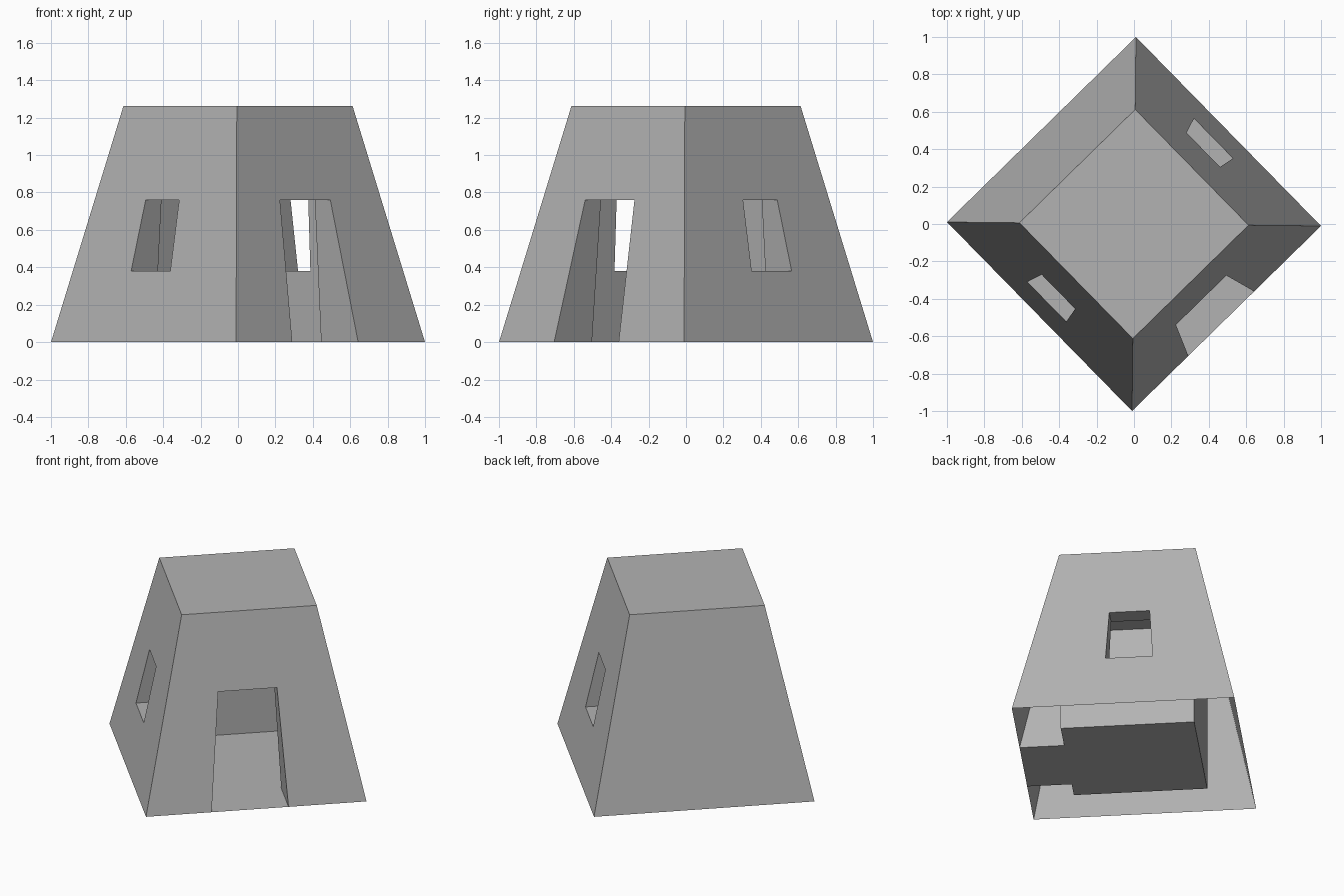
import bpy, bmesh
from math import radians
from mathutils import Matrix

if "Cube" in bpy.data.objects:
    bpy.data.objects.remove(bpy.data.objects["Cube"], do_unlink=True)

BASE, TOP, HEIGHT = 0.707, 0.433, 1.263   # half widths and height of the tower
ROOM, CEILING = 0.424, 1.19               # half width and height of the room
SILL, LINTEL = 0.38, 0.76
BELOW = -0.1                              # cutters reach under the ground
turn = Matrix.Rotation(radians(44.4), 4, 'Z')

stone = bpy.data.materials.new("grey_stone")
stone.use_nodes = True
grey = (0.45, 0.45, 0.45, 1)
stone.diffuse_color = grey
stone.node_tree.nodes["Principled BSDF"].inputs["Base Color"].default_value = grey


def finish(name, bm):
    """Turn the bmesh into a flat shaded object set corner to the front."""
    bmesh.ops.recalc_face_normals(bm, faces=bm.faces)
    bm.transform(turn)
    mesh = bpy.data.meshes.new(name)
    bm.to_mesh(mesh)
    bm.free()
    mesh.materials.append(stone)
    obj = bpy.data.objects.new(name, mesh)
    bpy.context.collection.objects.link(obj)
    return obj


def loft(name, start, end):
    """Solid between two matching outlines."""
    bm = bmesh.new()
    a = [bm.verts.new(p) for p in start]
    b = [bm.verts.new(p) for p in end]
    bm.faces.new(a)
    bm.faces.new(b)
    for i in range(len(a)):
        j = (i + 1) % len(a)
        bm.faces.new((a[i], a[j], b[j], b[i]))
    return finish(name, bm)


def square(half, z):
    return [(x * half, y * half, z) for x, y in ((-1, -1), (1, -1), (1, 1), (-1, 1))]


def trapezoid(low, high, z_low, z_high):
    return [(low[0], z_low), (low[1], z_low), (high[1], z_high), (high[0], z_high)]


# Tapered outer walls
walls = loft("tower_walls", square(BASE, 0), square(TOP, HEIGHT))

# Hollow room, one window shaft through both side walls, and the doorway
door_low, door_high = (-0.286, 0.207), (-0.217, 0.160)
door_under = [l + (h - l) * BELOW / LINTEL for l, h in zip(door_low, door_high)]
window = trapezoid((-0.12, 0.179), (-0.104, 0.152), SILL, LINTEL)
door = trapezoid(door_under, door_high, BELOW, LINTEL)
cutters = [
    loft("room_cutter", square(ROOM, BELOW), square(ROOM, CEILING)),
    loft("window_cutter", [(-1, t, z) for t, z in window], [(1, t, z) for t, z in window]),
    loft("door_cutter", [(t, -0.2, z) for t, z in door], [(t, -1, z) for t, z in door]),
]
bpy.context.view_layer.objects.active = walls
for cutter in cutters:
    cutter.hide_render = True
    cut = walls.modifiers.new(cutter.name, 'BOOLEAN')
    cut.operation = 'DIFFERENCE'
    cut.solver = 'EXACT'
    cut.object = cutter
    bpy.ops.object.modifier_apply(modifier=cut.name)
for cutter in cutters:
    bpy.data.objects.remove(cutter, do_unlink=True)

# Leave the wall cavity open underneath
bm = bmesh.new()
bm.from_mesh(walls.data)
under = [f for f in bm.faces if f.normal.z < -0.9 and f.calc_center_median().z < 0.01]
bmesh.ops.delete(bm, geom=under, context='FACES')
bm.to_mesh(walls.data)
bm.free()

# Room floor with a tongue out to the doorway
left, right = door_low
outline = [(-ROOM, -ROOM), (left, -ROOM), (left, -BASE), (right, -BASE),
           (right, -ROOM), (ROOM, -ROOM), (ROOM, ROOM), (-ROOM, ROOM)]
bm = bmesh.new()
bm.faces.new([bm.verts.new((x, y, 0)) for x, y in outline])
finish("room_floor", bm)
